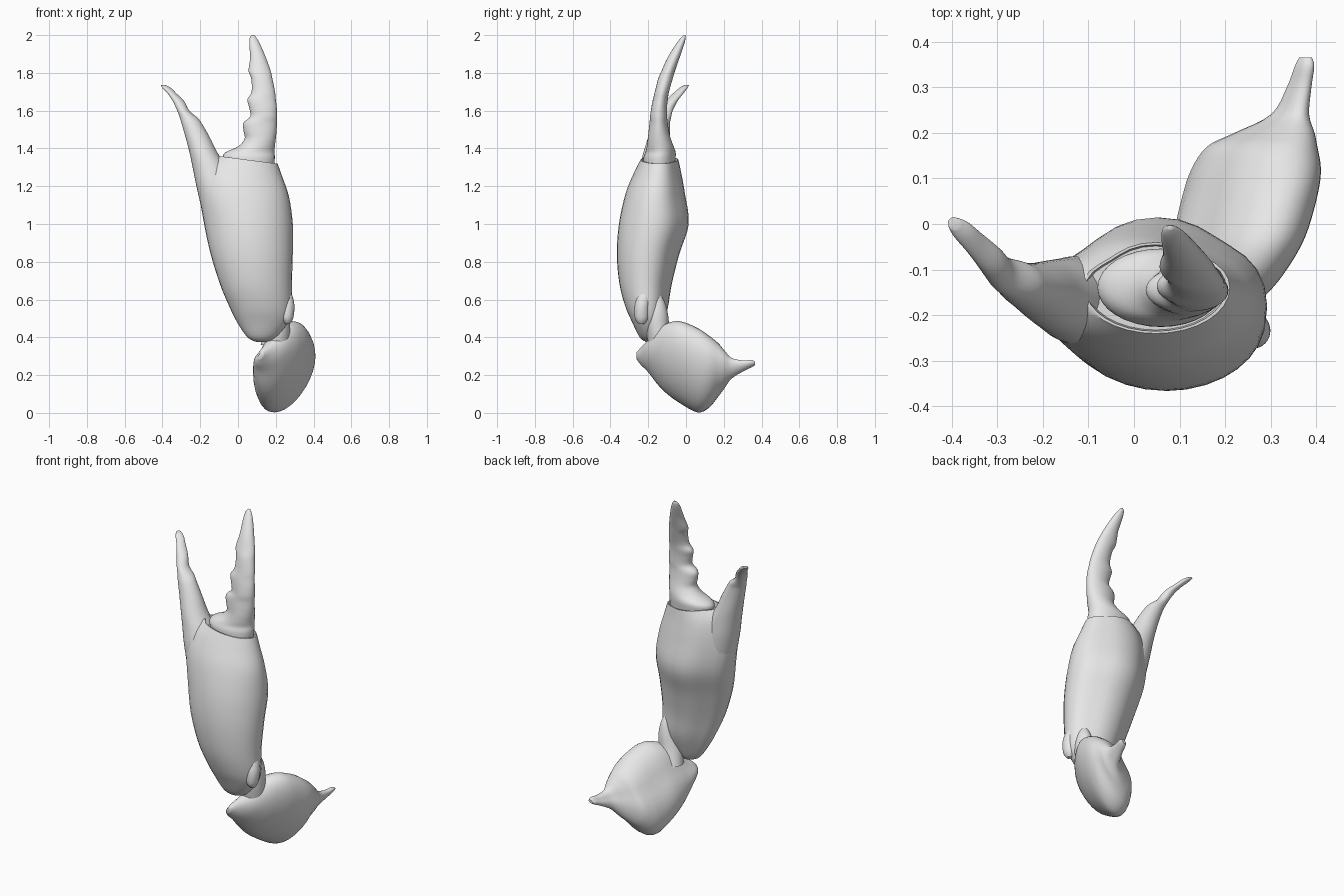
import bpy, bmesh, math
from mathutils import Vector

shell = bpy.data.materials.new("shell grey")
shell.diffuse_color = (0.8, 0.8, 0.8, 1)


def spline(rows, steps):
    """Smooth the list of stations with a Catmull-Rom curve."""
    out = []
    for i in range(len(rows) - 1):
        quad = [rows[max(0, min(len(rows) - 1, i + k))] for k in (-1, 0, 1, 2)]
        for s in range(steps):
            t = s / steps
            out.append([0.5 * (2 * b + (c - a) * t + (2 * a - 5 * b + 4 * c - d) * t * t
                               + (3 * b - a - 3 * c + d) * t ** 3) for a, b, c, d in zip(*quad)])
    return out + [list(rows[-1])]


def loft(name, rows, axis="z", phase=0.0, dents=(), slope=None, socket=None, steps=4, sides=32):
    """Loft ellipses. Row: position, low/high of first axis, low/high of second axis."""
    bm = bmesh.new()
    rings = []
    for pos, a0, a1, b0, b1 in spline(rows, steps):
        ring = []
        for k in range(sides):
            th = 2 * math.pi * k / sides
            r = 1.0
            for angle, width, depth in dents:
                diff = math.atan2(math.sin(th - angle), math.cos(th - angle))
                r -= depth * math.exp(-(diff / width) ** 2)
            a = (a0 + a1) / 2 + (a1 - a0) / 2 * r * math.cos(th - phase)
            b = (b0 + b1) / 2 + (b1 - b0) / 2 * r * math.sin(th)
            p = Vector((a, b, pos)) if axis == "z" else Vector((a, pos, b))
            if slope:
                p.z += slope(p)
            ring.append(bm.verts.new(p))
        rings.append(ring)
    # optional recessed socket inside the last ring
    if socket:
        mid = sum((v.co for v in rings[-1]), Vector()) / sides
        for scale, drop in socket:
            rings.append([bm.verts.new(mid + (v.co - mid) * scale - Vector((0, 0, drop)))
                          for v in rings[-1]])
    for lo, hi in zip(rings, rings[1:]):
        for k in range(sides):
            j = (k + 1) % sides
            bm.faces.new((lo[k], lo[j], hi[j], hi[k]))
    bm.faces.new(rings[0])
    bm.faces.new(rings[-1])
    bmesh.ops.recalc_face_normals(bm, faces=bm.faces)
    mesh = bpy.data.meshes.new(name)
    bm.to_mesh(mesh)
    bm.free()
    mesh.materials.append(shell)
    ob = bpy.data.objects.new(name, mesh)
    bpy.context.collection.objects.link(ob)
    bpy.ops.object.select_all(action="DESELECT")
    ob.select_set(True)
    bpy.context.view_layer.objects.active = ob
    bpy.ops.object.shade_smooth_by_angle(angle=math.radians(50))
    return ob


# palm of the claw, with a sloping rim and a shallow socket on top
loft("palm", [
    (0.375, 0.10, 0.14, -0.21, -0.18),
    (0.40, 0.05, 0.20, -0.245, -0.155),
    (0.48, -0.005, 0.265, -0.285, -0.12),
    (0.56, -0.045, 0.285, -0.32, -0.095),
    (0.68, -0.095, 0.285, -0.352, -0.075),
    (0.84, -0.145, 0.29, -0.366, -0.035),
    (1.00, -0.18, 0.29, -0.355, 0.015),
    (1.16, -0.205, 0.27, -0.32, -0.005),
    (1.27, -0.18, 0.235, -0.275, -0.025),
    (1.34, -0.115, 0.21, -0.24, -0.04)],
    dents=((0.9, 0.35, 0.07), (2.35, 0.4, 0.10)),
    slope=lambda p: -0.13 * (p.x - 0.05) * max(0, min(1, (p.z - 1.0) / 0.3)),
    socket=((0.95, 0.0), (0.97, 0.03)))

# fixed finger growing from the outer edge of the palm
loft("fixed_finger", [
    (0.90, -0.145, -0.04, -0.24, -0.13),
    (1.05, -0.185, 0.0, -0.27, -0.08),
    (1.20, -0.220, -0.02, -0.265, -0.07),
    (1.30, -0.240, -0.06, -0.245, -0.075),
    (1.38, -0.257, -0.11, -0.225, -0.08),
    (1.46, -0.278, -0.15, -0.20, -0.085),
    (1.53, -0.298, -0.190, -0.178, -0.085),
    (1.56, -0.307, -0.212, -0.165, -0.08),
    (1.60, -0.322, -0.258, -0.145, -0.07),
    (1.65, -0.345, -0.285, -0.11, -0.045),
    (1.69, -0.372, -0.325, -0.07, -0.015),
    (1.72, -0.400, -0.355, -0.035, 0.008),
    (1.735, -0.408, -0.382, -0.012, 0.015)])

# movable finger with bumpy teeth along its inner edge
loft("movable_finger", [
    (1.30, -0.06, 0.19, -0.225, -0.06),
    (1.35, -0.08, 0.195, -0.225, -0.055),
    (1.38, -0.065, 0.193, -0.215, -0.055),
    (1.41, 0.0, 0.195, -0.208, -0.065),
    (1.45, 0.035, 0.20, -0.202, -0.08),
    (1.49, 0.03, 0.204, -0.198, -0.09),
    (1.535, 0.028, 0.206, -0.193, -0.097),
    (1.57, 0.065, 0.207, -0.19, -0.10),
    (1.62, 0.058, 0.205, -0.183, -0.10),
    (1.66, 0.05, 0.20, -0.175, -0.096),
    (1.70, 0.072, 0.196, -0.165, -0.09),
    (1.77, 0.07, 0.182, -0.147, -0.07),
    (1.81, 0.056, 0.173, -0.13, -0.058),
    (1.88, 0.064, 0.148, -0.098, -0.034),
    (1.95, 0.06, 0.118, -0.055, -0.01),
    (1.985, 0.062, 0.098, -0.028, -0.002),
    (2.00, 0.072, 0.086, -0.012, -0.003)])

# lower arm segment: a leaning, grooved body that ends in a spur
loft("arm_segment", [
    (-0.262, 0.105, 0.135, 0.285, 0.32),
    (-0.24, 0.09, 0.17, 0.255, 0.345),
    (-0.20, 0.082, 0.24, 0.215, 0.385),
    (-0.15, 0.08, 0.295, 0.15, 0.44),
    (-0.10, 0.08, 0.335, 0.10, 0.475),
    (-0.03, 0.085, 0.375, 0.05, 0.485),
    (0.06, 0.105, 0.402, 0.003, 0.45),
    (0.12, 0.125, 0.41, 0.025, 0.41),
    (0.17, 0.16, 0.402, 0.085, 0.37),
    (0.20, 0.22, 0.396, 0.125, 0.335),
    (0.24, 0.30, 0.384, 0.18, 0.292),
    (0.30, 0.335, 0.389, 0.218, 0.278),
    (0.345, 0.352, 0.395, 0.24, 0.28),
    (0.365, 0.362, 0.39, 0.252, 0.272)],
    axis="y", phase=0.45, dents=((2.75, 0.4, 0.14),))

# wrist linking the arm segment to the palm
loft("wrist", [
    (0.36, 0.12, 0.27, -0.20, -0.06),
    (0.44, 0.14, 0.275, -0.21, -0.085),
    (0.52, 0.17, 0.275, -0.21, -0.095),
    (0.58, 0.19, 0.265, -0.20, -0.11),
    (0.62, 0.20, 0.25, -0.19, -0.13)])

# small hinge knob on the heel of the palm
loft("hinge_knob", [
    (0.47, 0.25, 0.275, -0.25, -0.22),
    (0.50, 0.23, 0.292, -0.27, -0.20),
    (0.56, 0.225, 0.299, -0.272, -0.195),
    (0.61, 0.23, 0.291, -0.26, -0.19),
    (0.66, 0.235, 0.27, -0.24, -0.19)])
